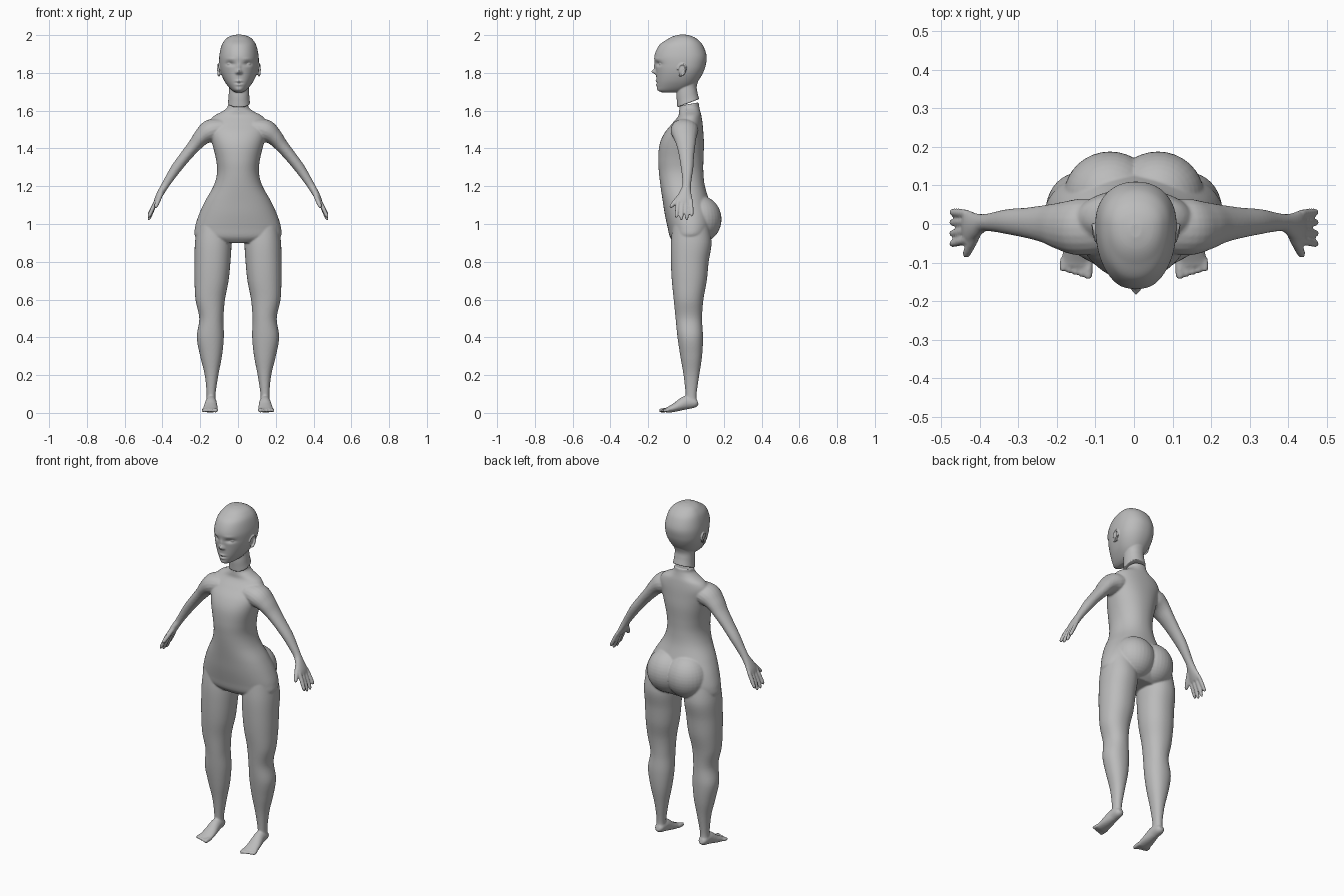
import bpy, bmesh, math
from mathutils import Vector, Matrix

skin_mat = bpy.data.materials.new("plain grey")
skin_mat.diffuse_color = (0.5, 0.5, 0.5, 1)


def smooth_rows(rows, n):
    """Catmull-Rom interpolation of rows of numbers, n steps per span."""
    out = []
    for i in range(len(rows) - 1):
        p0, p1, p2 = rows[max(i - 1, 0)], rows[i], rows[i + 1]
        p3 = rows[min(i + 2, len(rows) - 1)]
        for k in range(n):
            t = k / n
            out.append([0.5 * (2 * b + (c - a) * t + (2 * a - 5 * b + 4 * c - d) * t * t
                               + (3 * b - a - 3 * c + d) * t ** 3)
                        for a, b, c, d in zip(p0, p1, p2, p3)])
    out.append(list(rows[-1]))
    return out


def skin(bm, rings):
    """Bridge rings of points into a closed tube."""
    vs = [[bm.verts.new(p) for p in r] for r in rings]
    n = len(vs[0])
    for a, b in zip(vs, vs[1:]):
        for i in range(n):
            j = (i + 1) % n
            bm.faces.new((a[i], a[j], b[j], b[i]))
    bm.faces.new(vs[0])
    bm.faces.new(vs[-1])


def loft(bm, rows, n=6, seg=48, mid=0.5, side=1, tilt=lambda z: 0, warp=None):
    """Stack of level sections; row = z, centre x, half width, front y, back y."""
    rings = []
    for z, x, w, yf, yb in smooth_rows(rows, n):
        yc = yf + (yb - yf) * mid
        ring = []
        for i in range(seg):
            a = 2 * math.pi * i / seg
            c, s = math.cos(a), math.sin(a)
            c = math.copysign(abs(c) ** 0.92, c)
            s = math.copysign(abs(s) ** 0.92, s)
            y = yc + s * ((yb - yc) if s > 0 else (yc - yf))
            p = Vector((side * (x + w * c), y, z + tilt(z) * y))
            ring.append(warp(p) if warp else p)
        rings.append(ring)
    skin(bm, rings)


def tube(bm, rows, across, side=1, n=5, seg=20):
    """Limb along a path; row = x, y, z, thickness radius, radius along 'across'."""
    pts = smooth_rows(rows, n)
    rings = []
    for i, (x, y, z, r, rs) in enumerate(pts):
        a, b = pts[max(i - 1, 0)], pts[min(i + 1, len(pts) - 1)]
        t = (Vector(b[:3]) - Vector(a[:3])).normalized()
        u = (across - t * across.dot(t)).normalized()
        v = t.cross(u)
        ring = []
        for k in range(seg):
            q = 2 * math.pi * k / seg
            p = Vector((x, y, z)) + u * rs * math.cos(q) + v * r * math.sin(q)
            ring.append((side * p.x, p.y, p.z))
        rings.append(ring)
    skin(bm, rings)


def ball(bm, c, r):
    m = Matrix.Translation(c) @ Matrix.Diagonal((*r, 1))
    bmesh.ops.create_uvsphere(bm, u_segments=32, v_segments=20, radius=1, matrix=m)


def digit(bm, a, b, r, across, side):
    """Finger or toe with a rounded tip."""
    a, b = Vector(a), Vector(b)
    rows = [(*a.lerp(b, t), r * k, r * k)
            for t, k in ((0, 1), (0.45, 1.05), (0.85, 0.95), (0.97, 0.7), (1.02, 0.3))]
    tube(bm, rows, across, side, n=3, seg=12)


def finish(bm, name, voxel, rounds):
    """Fuse the overlapping pieces into one smooth surface."""
    bmesh.ops.recalc_face_normals(bm, faces=bm.faces[:])
    me = bpy.data.meshes.new(name)
    bm.to_mesh(me)
    bm.free()
    me.materials.append(skin_mat)
    ob = bpy.data.objects.new(name, me)
    bpy.context.collection.objects.link(ob)
    rm = ob.modifiers.new("fuse", 'REMESH')
    rm.mode = 'VOXEL'
    rm.voxel_size = voxel
    rm.use_smooth_shade = True
    sm = ob.modifiers.new("soften", 'SMOOTH')
    sm.factor = 0.5
    sm.iterations = rounds
    return ob


X, Y = Vector((1, 0, 0)), Vector((0, 1, 0))

# ---- body: torso, buttocks, legs, feet, arms, hands ----
bm = bmesh.new()
loft(bm, [(1.632, 0, .054, -.033, .068), (1.615, 0, .057, -.035, .070),
          (1.595, 0, .085, -.037, .076), (1.57, 0, .130, -.042, .082),
          (1.53, 0, .155, -.075, .088), (1.48, 0, .150, -.115, .092),
          (1.42, 0, .135, -.140, .095), (1.34, 0, .116, -.147, .092),
          (1.27, 0, .111, -.143, .092), (1.20, 0, .130, -.135, .100),
          (1.12, 0, .175, -.123, .125), (1.05, 0, .207, -.112, .148),
          (.98, 0, .228, -.097, .150), (.93, 0, .222, -.085, .130),
          (.90, 0, .140, -.060, .100)],
     seg=64, tilt=lambda z: 0.2 * max(0, (z - 1.6) / 0.035))

for s in (1, -1):
    ball(bm, (s * .062, .072, 1.025), (.12, .116, .125))
    # leg
    loft(bm, [(1.0, .130, .085, -.07, .12), (.9, .1315, .0965, -.08, .135),
              (.8, .135, .095, -.08, .12), (.7, .14, .09, -.075, .11),
              (.6, .147, .078, -.065, .092), (.5, .141, .064, -.055, .085),
              (.4, .1465, .0715, -.045, .09), (.3, .1425, .0575, -.03, .085),
              (.2, .14, .036, -.013, .07), (.1, .1425, .0235, -.002, .056),
              (.05, .1435, .025, -.002, .058)], side=s)
    # foot and toes
    tube(bm, [(.143, .062, .058, .014, .016), (.143, .045, .054, .027, .026),
              (.143, 0, .054, .036, .030), (.145, -.05, .032, .025, .037),
              (.147, -.09, .0175, .0165, .040), (.148, -.108, .015, .012, .038)], X, s)
    for i in range(5):
        x = .117 + .0165 * i
        digit(bm, (x, -.09, .016), (x + .002, -.142 + .005 * i, .012),
              .0115 if i == 0 else .0088, X, s)
    # arm and palm
    tube(bm, [(.08, -.005, 1.51, .05, .07), (.145, -.008, 1.493, .06, .073),
              (.19, -.005, 1.462, .046, .062), (.228, 0, 1.418, .036, .050),
              (.275, .003, 1.362, .031, .040), (.325, .006, 1.298, .028, .033),
              (.365, .005, 1.238, .023, .025), (.390, .003, 1.198, .020, .023),
              (.412, -.004, 1.160, .018, .034), (.428, -.007, 1.130, .015, .043),
              (.437, -.007, 1.110, .011, .042)], Y, s)
    # fingers and thumb
    for y0, y1, zt in ((-.041, -.052, 1.035), (-.018, -.025, 1.022),
                       (.005, .004, 1.022), (.027, .031, 1.042)):
        digit(bm, (.432, y0, 1.125), (.474, y1, zt), .0105, Y, s)
    digit(bm, (.405, -.02, 1.165), (.437, -.083, 1.088), .0120, Y, s)

finish(bm, "body", 0.005, 4)

# ---- head: skull with a modelled face, neck, ears ----
# face bumps: x, z, spread x, spread z, push along y
bumps = [(0, 1.806, .012, .011, -.024), (0, 1.830, .009, .020, -.008),
         (.013, 1.800, .006, .006, -.006), (-.013, 1.800, .006, .006, -.006),
         (.047, 1.848, .020, .010, .013), (-.047, 1.848, .020, .010, .013),
         (.045, 1.874, .026, .007, -.003), (-.045, 1.874, .026, .007, -.003),
         (0, 1.757, .018, .005, -.006), (0, 1.737, .016, .006, -.006),
         (0, 1.747, .020, .003, .004), (0, 1.712, .020, .012, -.004)]


def face(p):
    if p.y < -.05:
        p.y += sum(d * math.exp(-((p.x - x) / sx) ** 2 - ((p.z - z) / sz) ** 2)
                   for x, z, sx, sz, d in bumps)
    return p


bm = bmesh.new()
loft(bm, [(2.002, 0, .015, -.035, .000), (1.994, 0, .048, -.068, .032),
          (1.977, 0, .072, -.100, .062), (1.945, 0, .092, -.143, .090),
          (1.89, 0, .104, -.167, .109), (1.84, 0, .104, -.163, .104),
          (1.80, 0, .096, -.159, .090), (1.76, 0, .079, -.156, .066),
          (1.73, 0, .059, -.153, .040), (1.708, 0, .038, -.147, .000),
          (1.697, 0, .020, -.128, -.04)],
     n=10, seg=96, mid=.6, warp=face)
# neck with a slanted lower edge, higher at the back
loft(bm, [(1.82, 0, .060, -.03, .085), (1.77, 0, .056, -.04, .070),
          (1.73, 0, .052, -.047, .057), (1.69, 0, .054, -.050, .060),
          (1.66, 0, .056, -.048, .065), (1.635, 0, .059, -.046, .070)],
     tilt=lambda z: 0.38 * min(1, max(0, (1.73 - z) / .095)))
for s in (1, -1):
    # eyeball, ear plate and ear rim
    ball(bm, (s * .047, -.129, 1.847), (.016, .014, .009))
    ball(bm, (s * .097, -.022, 1.818), (.008, .018, .028))
    rim = []
    for k in range(9):
        a = math.radians(-110 + 36 * k)
        rim.append((.106 + .004 * math.cos(a), -.024 + .021 * math.cos(a) + .006 * math.sin(a),
                    1.816 + .031 * math.sin(a), .005, .006))
    tube(bm, rim, X, s, n=4, seg=10)

head = finish(bm, "head", 0.0035, 2)
head.location.x = 0.005
